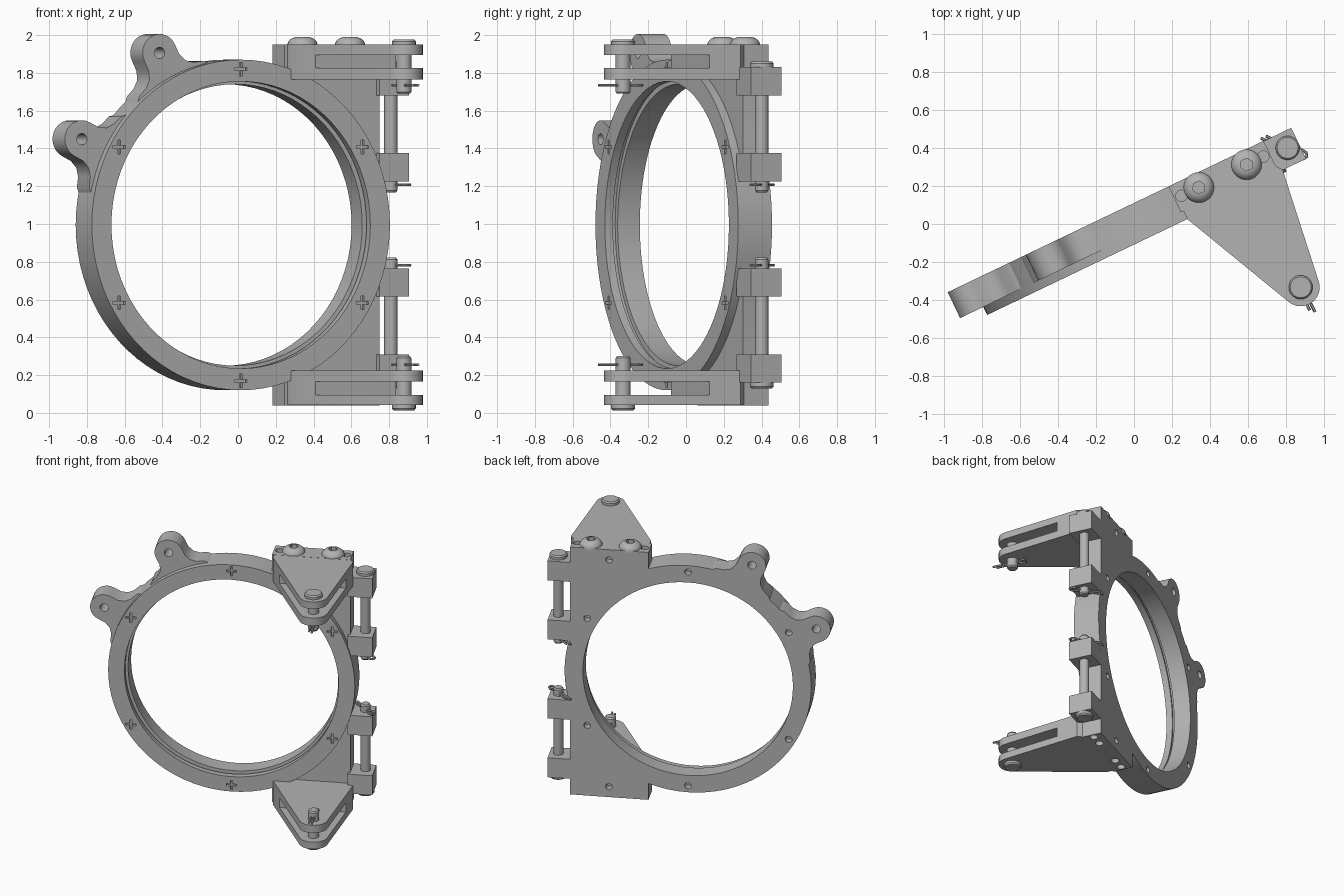
import bpy, bmesh
from math import sin, cos, pi, radians
from mathutils import Matrix

cube = bpy.data.objects.get("Cube")
if cube:
    bpy.data.objects.remove(cube)

MID = 0.995          # height of the ring centre
CU = -0.03           # ring centre along the frame
RING_R = 0.875
BACK, FACE, FRONT = 0.10, -0.051, -0.098
parts = []

steel = bpy.data.materials.new("machined grey")
steel.use_nodes = True
steel.diffuse_color = (0.45, 0.45, 0.45, 1)
steel.node_tree.nodes["Principled BSDF"].inputs["Base Color"].default_value = (0.45, 0.45, 0.45, 1)


def add(name, mesh):
    ob = bpy.data.objects.new(name, mesh)
    bpy.context.collection.objects.link(ob)
    parts.append(ob)
    return ob


def from_bmesh(name, bm):
    bmesh.ops.recalc_face_normals(bm, faces=bm.faces)
    mesh = bpy.data.meshes.new(name)
    bm.to_mesh(mesh)
    bm.free()
    return add(name, mesh)


def arc(cx, cy, r, start=0, end=360, n=24):
    full = end - start == 360
    steps = n if full else n - 1
    return [(cx + r * cos(radians(start + (end - start) * i / steps)),
             cy + r * sin(radians(start + (end - start) * i / steps))) for i in range(n)]


def rect(x0, y0, x1, y1):
    return [(x0, y0), (x1, y0), (x1, y1), (x0, y1)]


def prism(name, outlines, a, b, axis="y"):
    """Extrude one or more closed outlines between a and b along an axis."""
    bm = bmesh.new()
    for pts in outlines:
        put = (lambda p, h: (p[0], h, p[1])) if axis == "y" else (lambda p, h: (p[0], p[1], h))
        lo = [bm.verts.new(put(p, a)) for p in pts]
        hi = [bm.verts.new(put(p, b)) for p in pts]
        bm.faces.new(lo)
        bm.faces.new(hi[::-1])
        for i in range(len(pts)):
            j = (i + 1) % len(pts)
            bm.faces.new((lo[i], lo[j], hi[j], hi[i]))
    return from_bmesh(name, bm)


def lathe(name, profile, u, v):
    """Turn a radius/height profile about a vertical axis."""
    bm = bmesh.new()
    vs = [bm.verts.new((r, 0, z)) for r, z in profile]
    edges = [bm.edges.new(pair) for pair in zip(vs, vs[1:])]
    bmesh.ops.spin(bm, geom=vs + edges, axis=(0, 0, 1), cent=(0, 0, 0), angle=2 * pi, steps=28)
    bmesh.ops.remove_doubles(bm, verts=bm.verts, dist=1e-5)
    bmesh.ops.translate(bm, verts=bm.verts, vec=(u, v, 0))
    return from_bmesh(name, bm)


def bake(ob):
    bpy.context.view_layer.update()
    dg = bpy.context.evaluated_depsgraph_get()
    return bpy.data.meshes.new_from_object(ob.evaluated_get(dg))


def combine(ob, tool, operation="DIFFERENCE"):
    mod = ob.modifiers.new("join", "BOOLEAN")
    mod.operation, mod.object, mod.solver = operation, tool, "EXACT"
    mesh = bake(ob)
    ob.modifiers.clear()
    ob.data = mesh
    parts.remove(tool)
    bpy.data.objects.remove(tool)


def cotter(name, u, v, z, angle):
    """Split pin: two legs with a loop at one end."""
    path = [(-.15, -.012), (.05, -.008), (.075, -.022), (.10, -.018), (.112, 0),
            (.10, .018), (.075, .022), (.05, .008), (-.13, .010)]
    curve = bpy.data.curves.new(name, "CURVE")
    curve.dimensions = "3D"
    curve.bevel_depth, curve.bevel_resolution, curve.use_fill_caps = 0.008, 1, True
    spline = curve.splines.new("POLY")
    spline.points.add(len(path) - 1)
    c, s = cos(radians(angle)), sin(radians(angle))
    for pt, (x, y) in zip(spline.points, path):
        pt.co = (u + x * c - y * s, v + x * s + y * c, z, 1)
    tmp = bpy.data.objects.new("tmp", curve)
    bpy.context.collection.objects.link(tmp)
    mesh = bake(tmp)
    bpy.data.objects.remove(tmp)
    return add(name, mesh)


def mirrored(ob, name):
    mesh = ob.data.copy()
    mesh.transform(Matrix.Translation((0, 0, 2 * MID)) @ Matrix.Scale(-1, 4, (0, 0, 1)))
    mesh.flip_normals()
    return add(name, mesh)


def around(r, n=6):
    return [(CU + r * cos(radians(90 + 360 * k / n)), MID + r * sin(radians(90 + 360 * k / n)))
            for k in range(n)]


# Main frame: ring, mounting plate and two ears
frame = prism("ring_frame", [arc(CU, MID, RING_R, n=80)], FACE, BACK)
combine(frame, prism("plate", [rect(.25, .04, .805, 1.95)], FACE, BACK), "UNION")
ear_side = [(.80, -.27), (.865, -.21), (.885, -.155), (.915, -.118), (.96, -.10)]
ear_shape = ear_side + arc(1.018, 0, .1, -90, 90, 14) + [(r, -t) for r, t in ear_side[::-1]]
for deg in (116.5, 153.5):
    c, s = cos(radians(deg)), sin(radians(deg))
    outline = [(CU + r * c - t * s, MID + r * s + t * c) for r, t in ear_shape]
    combine(frame, prism("ear", [outline], FACE, BACK), "UNION")
    combine(frame, prism("ear_hole", [arc(CU + 1.018 * c, MID + 1.018 * s, .03)], -.2, .2))
combine(frame, prism("bore", [arc(CU, MID, .745, n=80)], -.2, .2))
combine(frame, prism("groove", [arc(CU, MID, .775, n=80)], -.2, -.03))

# Holes in the back, top and bottom of the frame
back_spots = around(.825) + [(.53, 1.87), (.53, 2 * MID - 1.87)]
combine(frame, prism("back_holes", [arc(u, z, .024, n=16) for u, z in back_spots], .04, .2))
low = [arc(u, .026, .03, n=16) for u in (.29, .391, .67, .768)]
combine(frame, prism("bottom_holes", low, 0, .09, "z"))
combine(frame, prism("top_holes", [low[0], low[3]], 1.9, 2.0, "z"))

# Front flange with cross-shaped recesses
flange = prism("front_flange", [arc(CU, MID, RING_R, n=80)], FRONT, FACE)
combine(flange, prism("bore", [arc(CU, MID, .76, n=80)], -.2, .2))
plus = []
for u, z in around(.825):
    shape = []
    for k in range(4):
        for x, y in ((.008, .008), (.036, .008), (.036, -.008)):
            a = radians(-90 * k)
            shape.append((u + x * cos(a) - y * sin(a), z + x * sin(a) + y * cos(a)))
    plus.append(shape)
combine(flange, prism("cross_cuts", plus, -.2, FRONT + .02))

# Forked triangular arm, its pin and split pin
TIP = (.648, -.68)
arm_shape = [(.265, -.04), (.265, -.099)] + arc(*TIP, .1, 205.5, 352.4, 16) + [(.83, -.079), (.80, -.04)]
arm = prism("upper_fork_arm", [arm_shape], 1.765, 1.949, "z")
combine(arm, prism("slot", [rect(0, -1, 1.2, -.25)], 1.825, 1.895, "z"))
arm_pin = lathe("upper_arm_pin", [(0, 1.69), (.032, 1.69), (.04, 1.70), (.04, 1.945), (.063, 1.945),
                                  (.063, 1.967), (.055, 1.977), (0, 1.977)], *TIP)
arm_clip = cotter("upper_arm_split_pin", *TIP, 1.735, 90)

# Hinge lugs, hinge pin and split pin
HINGE = (.903, .012)
lugs = [prism("upper_hinge_lug_" + n, [rect(.79, -.082, .966, .099)], z0, z1, "z")
        for n, z0, z1 in (("outer", 1.68, 1.83), ("inner", 1.225, 1.375))]
hinge_pin = lathe("upper_hinge_pin", [(0, 1.168), (.028, 1.168), (.035, 1.178), (.035, 1.82), (.063, 1.82),
                                      (.063, 1.85), (.055, 1.86), (0, 1.86)], *HINGE)
hinge_clip = cotter("upper_hinge_split_pin", *HINGE, 1.208, -50)

# Lower copies
for ob in [arm, arm_pin, arm_clip, hinge_pin, hinge_clip] + lugs:
    mirrored(ob, ob.name.replace("upper", "lower"))

# Button-head screws on top
for i, u in enumerate((.391, .67)):
    screw = lathe("top_screw_%d" % (i + 1), [(0, 1.93), (.08, 1.93), (.08, 1.953), (.072, 1.97),
                                            (.055, 1.984), (.036, 1.99), (0, 1.99)], u, .026)
    combine(screw, prism("hex_socket", [arc(u, .026, .034, n=6)], 1.962, 2.1, "z"))

# Turn the assembly, apply material and shading
turn = Matrix.Rotation(radians(25.6), 4, "Z")
bpy.ops.object.select_all(action="DESELECT")
for ob in parts:
    ob.data.transform(turn)
    ob.data.materials.clear()
    ob.data.materials.append(steel)
    for poly in ob.data.polygons:
        poly.material_index = 0
    ob.select_set(True)
bpy.context.view_layer.objects.active = frame
bpy.ops.object.shade_smooth_by_angle(angle=radians(30))
